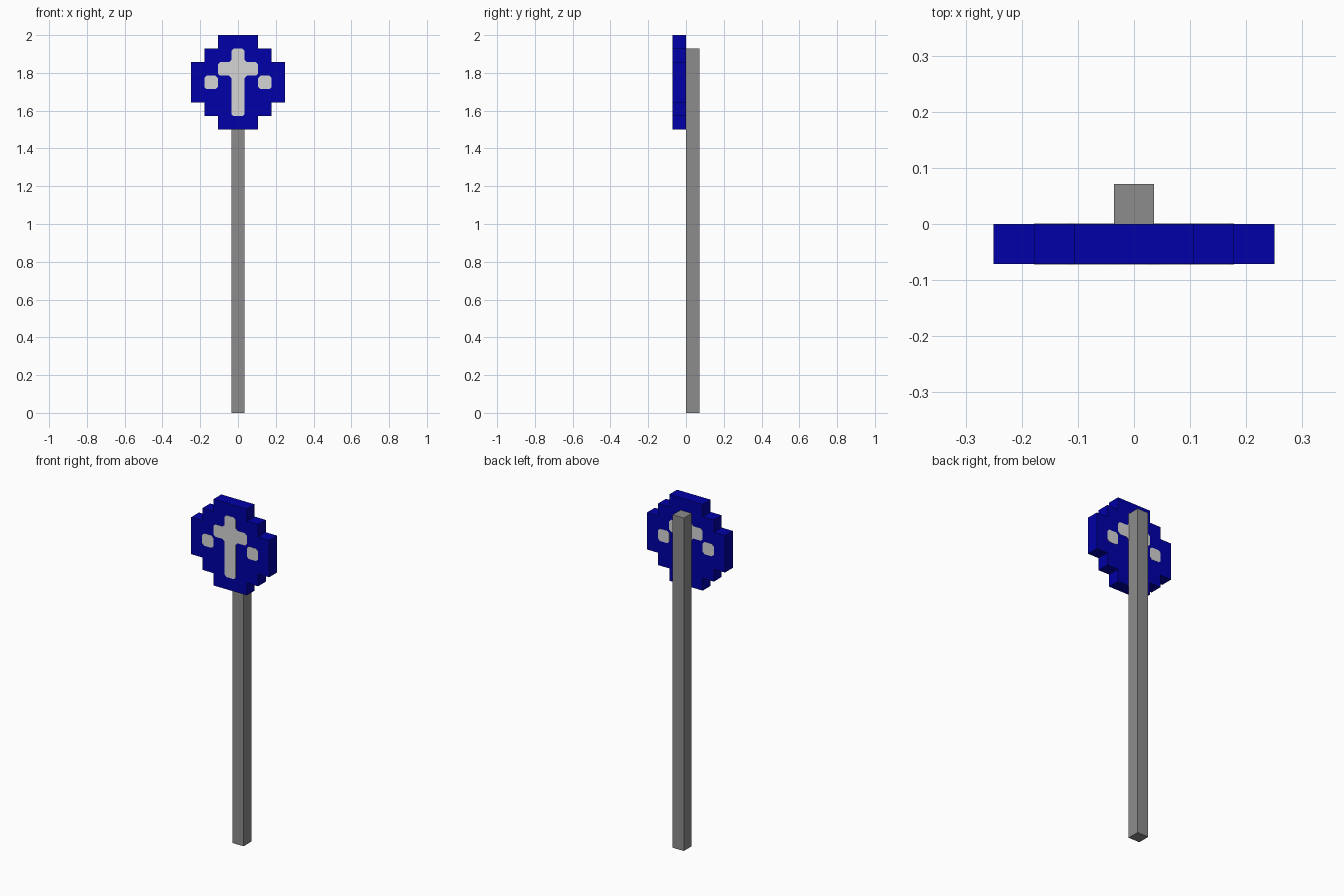
import bpy
import bmesh
from mathutils import Vector

cube = bpy.data.objects.get("Cube")
if cube:
    bpy.data.objects.remove(cube, do_unlink=True)

U = 2 / 28  # one block


def material(name, colour):
    mat = bpy.data.materials.new(name)
    mat.use_nodes = True
    mat.diffuse_color = colour
    mat.node_tree.nodes["Principled BSDF"].inputs["Base Color"].default_value = colour
    return mat


blue = material("dark blue", (0.0, 0.0, 0.39, 1))
grey = material("mid grey", (0.262, 0.262, 0.262, 1))
silver = material("light grey", (0.66, 0.66, 0.66, 1))


def mirrored(half):
    """Close a right-hand outline, given top to bottom, with its mirror image."""
    return half + [(-x, z) for x, z in reversed(half)]


def chamfered(points, cut):
    """Cut every corner of an outline."""
    result = []
    for i, p in enumerate(points):
        p = Vector(p)
        for other in (points[i - 1], points[(i + 1) % len(points)]):
            result.append(p + (Vector(other) - p).normalized() * cut)
    return result


def prism(name, outline, y0, y1, mat):
    """Extrude an x/z outline in block units from y0 to y1."""
    bm = bmesh.new()
    face = bm.faces.new([bm.verts.new((x * U, y0, z * U)) for x, z in outline])
    extruded = bmesh.ops.extrude_face_region(bm, geom=[face])["geom"]
    verts = [g for g in extruded if isinstance(g, bmesh.types.BMVert)]
    bmesh.ops.translate(bm, vec=(0, y1 - y0, 0), verts=verts)
    bmesh.ops.recalc_face_normals(bm, faces=bm.faces)
    mesh = bpy.data.meshes.new(name)
    bm.to_mesh(mesh)
    bm.free()
    mesh.materials.append(mat)
    obj = bpy.data.objects.new(name, mesh)
    bpy.context.collection.objects.link(obj)


# Square pole behind the sign
prism("pole", mirrored([(0.5, 27), (0.5, 0)]), 0, U, grey)

# Stepped round sign board
board = [(1.5, 28), (1.5, 27), (2.5, 27), (2.5, 26), (3.5, 26),
         (3.5, 23), (2.5, 23), (2.5, 22), (1.5, 22), (1.5, 21)]
prism("sign_board", mirrored(board), -U, 0, blue)

# Painted symbol on both sides: a cross with a hanging block at each arm
cross = [(0.5, 27), (0.5, 26), (1.5, 26), (1.5, 25), (0.5, 25), (0.5, 22)]
cross_outline = chamfered(mirrored(cross), 0.17)
for side, y in (("front", -U), ("back", 0)):
    y0, y1 = y - 0.0008, y + 0.0008
    prism(side + "_cross", cross_outline, y0, y1, silver)
    for hand, x in (("left", 2), ("right", -2)):
        block = [(x - 0.5, 25), (x + 0.5, 25), (x + 0.5, 24), (x - 0.5, 24)]
        prism(f"{side}_{hand}_block", chamfered(block, 0.17), y0, y1, silver)
